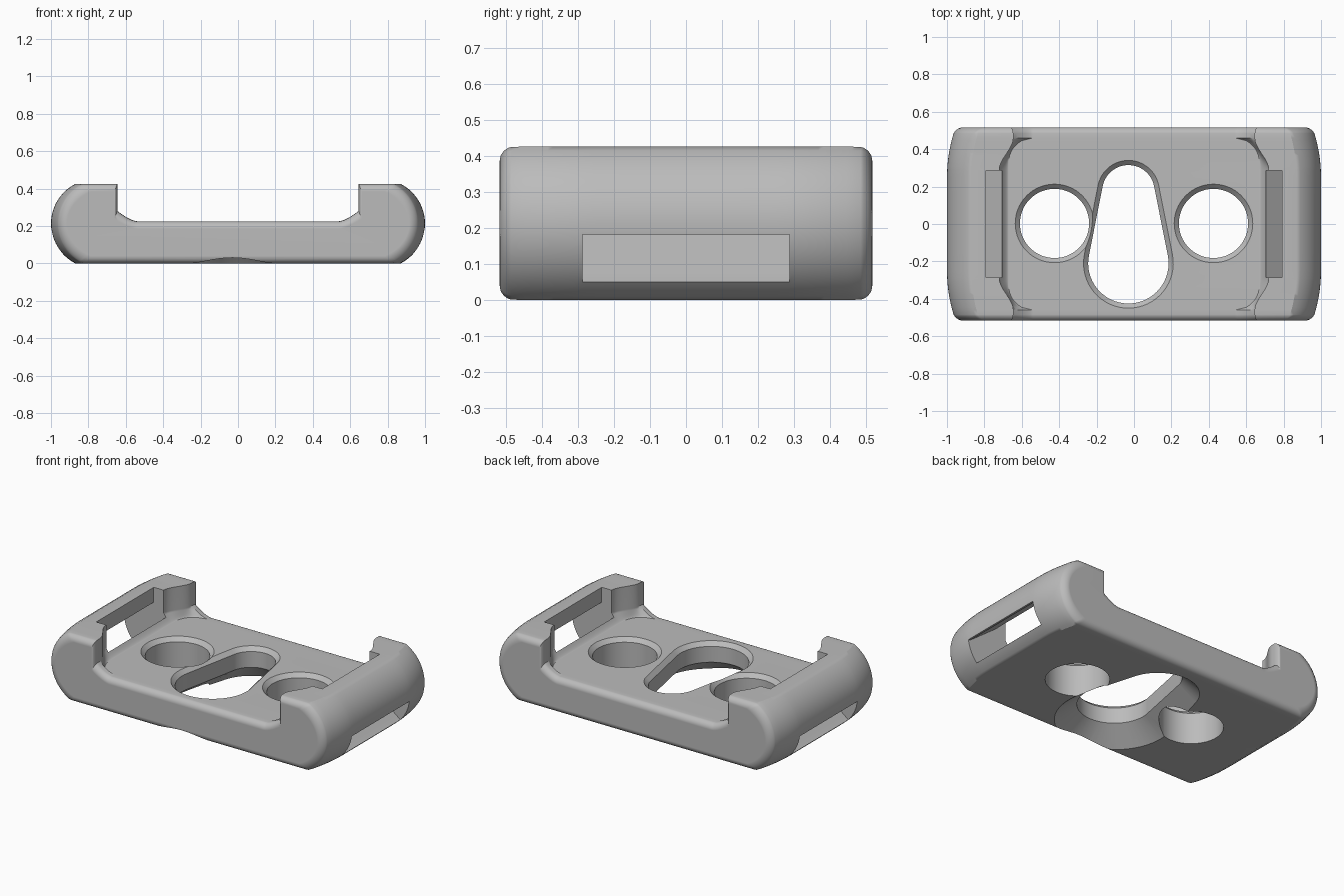
import bpy, bmesh
from math import sin, cos, pi, sqrt, asin

if "Cube" in bpy.data.objects:
    bpy.data.objects.remove(bpy.data.objects["Cube"], do_unlink=True)

HALF_Y, HEIGHT, FLOOR, ROUND = 0.517, 0.425, 0.225, 0.04


def loft(name, rings):
    """Closed solid through rings that share a point count."""
    bm = bmesh.new()
    rows = [[bm.verts.new(p) for p in ring] for ring in rings]
    n = len(rows[0])
    for a, b in zip(rows, rows[1:]):
        for i in range(n):
            j = (i + 1) % n
            bm.faces.new((a[i], a[j], b[j], b[i]))
    bm.faces.new(rows[0][::-1])
    bm.faces.new(rows[-1])
    bmesh.ops.remove_doubles(bm, verts=bm.verts, dist=1e-5)
    bmesh.ops.recalc_face_normals(bm, faces=bm.faces)
    mesh = bpy.data.meshes.new(name)
    bm.to_mesh(mesh)
    bm.free()
    obj = bpy.data.objects.new(name, mesh)
    bpy.context.collection.objects.link(obj)
    return obj


def section(y):
    """Cradle outline across x and z at depth y."""
    t = abs(y)
    over = max(0, t - (HALF_Y - ROUND))
    inset = ROUND - sqrt(max(0, ROUND ** 2 - over ** 2))
    pull = 0.045 * (max(0, t - 0.25) / (HALF_Y - 0.25)) ** 2 + inset
    # inner lug wall and start of the floor fillet
    s = min(1, max(0, (t - 0.29) / 0.17))
    wall = 0.72 - 0.075 * s * s * (3 - 2 * s) + inset * 0.4
    c = min(0.13, max(0, t - 0.33))
    start = 0.54 + sqrt(0.13 ** 2 - c ** 2)
    half = []
    # bulged outer end
    mid, rz = HEIGHT / 2, HEIGHT / 2 - inset
    sweep = asin(0.2125 / 0.2387)
    for i in range(25):
        a = sweep * (i / 12 - 1)
        half.append((0.761 + 0.2387 * cos(a) - pull, mid + rz * sin(a) / sin(sweep)))
    half.append((wall, HEIGHT - inset))
    # fillet from lug wall to floor
    for i in range(9):
        u = 1 - i / 8
        half.append((start + (wall - start) * u, FLOOR - inset + 0.055 * u ** 1.5))
    full = half + [(-x, z) for x, z in reversed(half)]
    return [(x, y, z) for x, z in full]


def keyhole(cx, cy, z, big, small, dist):
    """Outline around a big circle and a small one lying dist behind it."""
    tilt = asin((big - small) / dist) if dist else 0
    pts = []
    for i in range(33):
        a = tilt + (pi - 2 * tilt) * i / 32
        pts.append((cx + small * cos(a), cy + dist + small * sin(a), z))
    for i in range(33):
        a = pi - tilt + (pi + 2 * tilt) * i / 32
        pts.append((cx + big * cos(a), cy + big * sin(a), z))
    return pts


# Cradle body with rounded front and back
steps = [0, 0.15, 0.25] + [0.29 + 0.0155 * i for i in range(12)]
steps += [HALF_Y - ROUND + ROUND * sin(pi / 2 * i / 8) for i in range(1, 9)]
ys = [-y for y in reversed(steps[1:])] + steps
body = loft("cradle_body", [section(y) for y in ys])

cutters = []

# Round holes with chamfered rims
for side in (-1, 1):
    levels = [(-0.05, 0.185), (0.2, 0.185), (FLOOR, 0.21), (0.25, 0.235)]
    cutters.append(loft("round_hole_cutter",
                        [keyhole(side * 0.425, 0.003, z, r, r, 0) for z, r in levels]))

# Keyhole opening, flared underneath and chamfered on top
levels = [(-0.05, 0.41, 0.29), (0, 0.345, 0.24), (0.1, 0.215, 0.14),
          (0.2, 0.215, 0.14), (FLOOR, 0.24, 0.165), (0.25, 0.265, 0.19)]
cutters.append(loft("keyhole_cutter",
                    [keyhole(-0.03, -0.21, z, b, s, 0.385) for z, b, s in levels]))

# Sloping strap slots through both lugs, open at the top inside
slot = [(0.705, 0.232), (0.9, 0.075), (0.93, 0.052), (0.97, 0.035), (1.1, 0.02),
        (1.1, 0.178), (0.985, 0.182), (0.79, 0.33), (0.79, 0.5), (0.705, 0.5)]
for side in (-1, 1):
    cutters.append(loft("strap_slot_cutter",
                        [[(side * x, y, z) for x, z in slot] for y in (-0.287, 0.287)]))

bpy.context.view_layer.objects.active = body
for cutter in cutters:
    cutter.hide_render = True
    mod = body.modifiers.new("cut", 'BOOLEAN')
    mod.operation, mod.solver, mod.object = 'DIFFERENCE', 'EXACT', cutter
    bpy.ops.object.modifier_apply(modifier=mod.name)
    bpy.data.objects.remove(cutter, do_unlink=True)

# Single grey material
grey = bpy.data.materials.new("plain_grey")
grey.use_nodes = True
colour = (0.5, 0.5, 0.5, 1)
grey.diffuse_color = colour
grey.node_tree.nodes["Principled BSDF"].inputs["Base Color"].default_value = colour
body.data.materials.clear()
body.data.materials.append(grey)
for face in body.data.polygons:
    face.material_index = 0

# Smooth rounded areas, crisp edges, flat large faces
for obj in bpy.context.selected_objects:
    obj.select_set(False)
body.select_set(True)
bpy.ops.object.shade_smooth_by_angle(angle=pi / 6)
weighted = body.modifiers.new("weighted_normals", 'WEIGHTED_NORMAL')
weighted.keep_sharp = True
